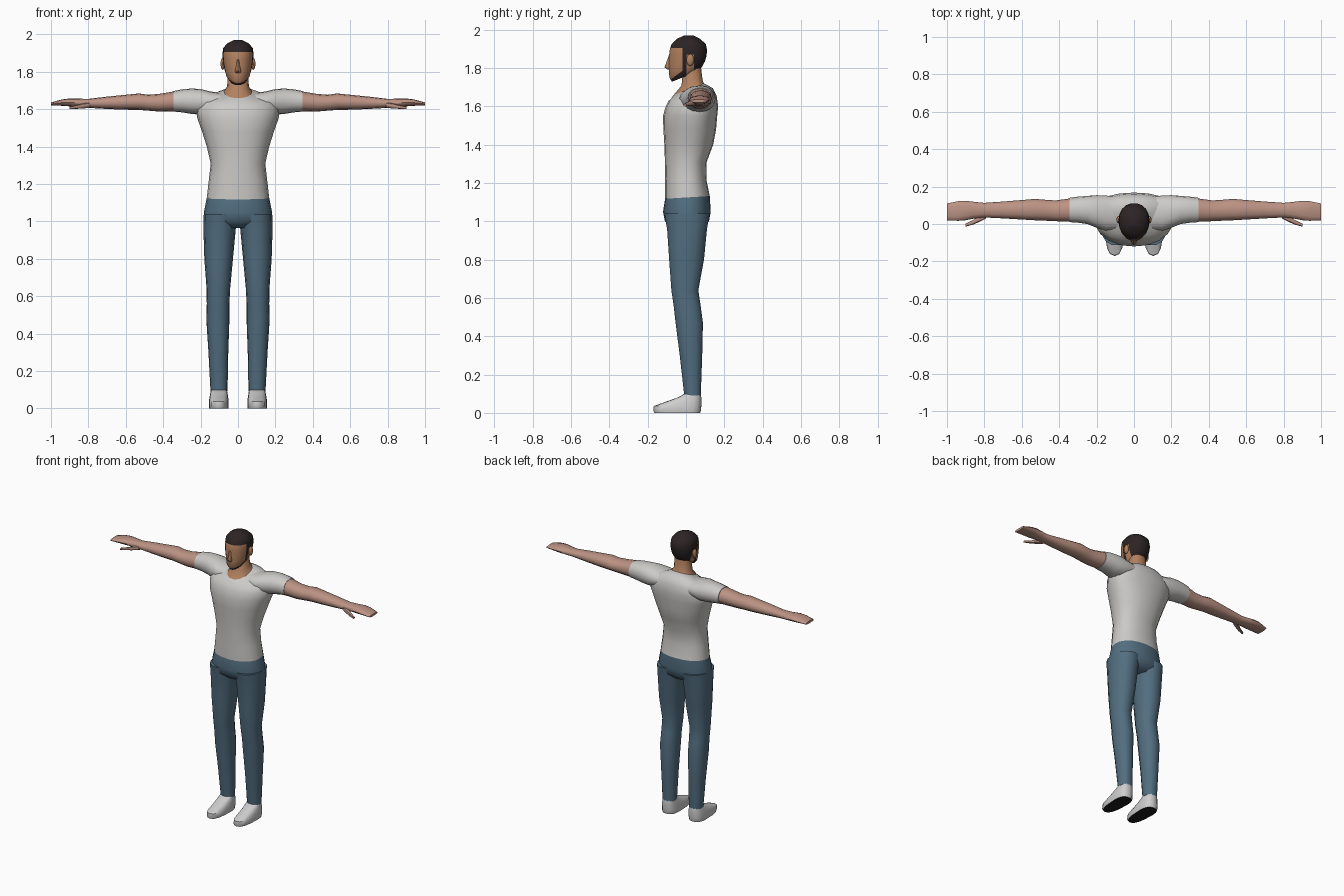
import bpy, bmesh, math
from mathutils import Vector


def material(name, rgb):
    m = bpy.data.materials.new(name)
    m.diffuse_color = (*rgb, 1)
    return m


SHIRT = material("shirt_white", (0.60, 0.59, 0.57))
JEANS = material("denim_blue", (0.085, 0.155, 0.215))
FACE = material("face_skin", (0.45, 0.22, 0.115))
ARM = material("arm_skin", (0.50, 0.29, 0.23))
HAIR = material("hair_dark", (0.026, 0.017, 0.018))
SHOE = material("shoe_white", (0.62, 0.61, 0.61))
SOLE = material("sole_black", (0.01, 0.01, 0.01))


def spow(v, p):
    return math.copysign(abs(v) ** p, v)


def finish(name, bm, mats, mirror=False, angle=50):
    bmesh.ops.recalc_face_normals(bm, faces=bm.faces)
    me = bpy.data.meshes.new(name)
    bm.to_mesh(me)
    bm.free()
    for m in mats:
        me.materials.append(m)
    me.shade_smooth()
    me.set_sharp_from_angle(angle=math.radians(angle))
    ob = bpy.data.objects.new(name, me)
    bpy.context.collection.objects.link(ob)
    if mirror:
        ob.modifiers.new("mirror", "MIRROR").use_mirror_merge = False
    return ob


def loft(rings, axis="z", n=16, power=2.2):
    """Rings: (w, u0, u1, y0, y1, y_widest, tilt); u is x on the z axis, z on the x axis."""
    bm = bmesh.new()
    loops = []
    for r in rings:
        w, u0, u1, y0, y1 = r[:5]
        ym = r[5] if len(r) > 5 else (y0 + y1) / 2
        k = r[6] if len(r) > 6 else 0
        loop = []
        for i in range(n):
            a = 2 * math.pi * i / n
            u = (u0 + u1) / 2 + (u1 - u0) / 2 * spow(math.cos(a), 2 / power)
            s = spow(math.sin(a), 2 / power)
            y = ym + s * ((y1 - ym) if s > 0 else (ym - y0))
            h = w + k * (y - ym)
            loop.append(bm.verts.new((u, y, h) if axis == "z" else (h, y, u)))
        loops.append(loop)
    for a, b in zip(loops, loops[1:]):
        for i in range(n):
            j = (i + 1) % n
            bm.faces.new((a[i], a[j], b[j], b[i]))
    bm.faces.new(loops[0])
    bm.faces.new(loops[-1])
    return bm


def sym(rows):
    return [(r[0], -r[1], r[1], *r[2:]) for r in rows]


# Shirt body, ending in a tilted neckline
finish("shirt_body", loft(sym([
    (1.125, 0.167, -0.11, 0.124, 0.01, 0.06),
    (1.22, 0.156, -0.11, 0.106, 0.01),
    (1.31, 0.146, -0.11, 0.108, 0.01),
    (1.40, 0.167, -0.113, 0.142, 0.02),
    (1.48, 0.192, -0.118, 0.157, 0.035),
    (1.55, 0.217, -0.12, 0.163, 0.05),
    (1.60, 0.225, -0.106, 0.168, 0.06),
    (1.645, 0.205, -0.09, 0.16, 0.065, 0.1),
    (1.675, 0.15, -0.078, 0.14, 0.06, 0.25),
    (1.695, 0.075, -0.065, 0.095, 0.03, 0.375)]), n=20), [SHIRT])

# Sleeves
finish("sleeve", loft([
    (0.08, 1.60, 1.685, -0.03, 0.145),
    (0.15, 1.58, 1.695, -0.035, 0.152),
    (0.20, 1.57, 1.708, -0.02, 0.154),
    (0.25, 1.575, 1.71, 0.0, 0.15),
    (0.30, 1.583, 1.706, 0.007, 0.146),
    (0.345, 1.587, 1.697, 0.01, 0.14)], "x"), [SHIRT], True)

# Bare arms and flat hands
finish("arm", loft([
    (0.33, 1.589, 1.697, 0.012, 0.138),
    (0.42, 1.587, 1.682, 0.015, 0.126),
    (0.48, 1.592, 1.677, 0.018, 0.13),
    (0.53, 1.596, 1.684, 0.02, 0.134),
    (0.60, 1.597, 1.677, 0.024, 0.128),
    (0.70, 1.601, 1.667, 0.03, 0.12),
    (0.80, 1.607, 1.655, 0.035, 0.113),
    (0.85, 1.61, 1.656, 0.03, 0.118),
    (0.90, 1.615, 1.657, 0.02, 0.124),
    (0.94, 1.618, 1.652, 0.017, 0.122),
    (1.00, 1.62, 1.636, 0.02, 0.11)], "x", 12), [ARM], True)
finish("thumb", loft([
    (0.79, 1.608, 1.636, 0.03, 0.06),
    (0.83, 1.603, 1.63, 0.01, 0.045),
    (0.86, 1.602, 1.622, -0.003, 0.022),
    (0.90, 1.60, 1.613, -0.014, 0.002)], "x", 8), [ARM], True)

# Neck rising from the collar
finish("neck", loft(sym([
    (1.695, 0.075, -0.066, 0.095, 0.03, 0.375),
    (1.722, 0.058, -0.025, 0.088, 0.03, 0.25),
    (1.80, 0.055, -0.015, 0.08, 0.03)]), n=14), [FACE])

# Head, cut along the hairline, sideburn and jaw
bm = loft(sym([
    (1.762, 0.046, -0.075, 0.07, 0.01, 0.4),
    (1.785, 0.064, -0.088, 0.088, 0.01, 0.35),
    (1.815, 0.073, -0.091, 0.10, 0.02, 0.25),
    (1.85, 0.08, -0.091, 0.107, 0.02, 0.1),
    (1.89, 0.083, -0.088, 0.112, 0.02),
    (1.925, 0.08, -0.077, 0.105, 0.015),
    (1.952, 0.058, -0.05, 0.075, 0.015),
    (1.97, 0.02, -0.01, 0.04, 0.015)]), n=18, power=2.1)
for co, no in (((0, 0, 1.905), (0, 0, 1)), ((0, 0, 1.87), (0, 0, 1)),
               ((0, -0.018, 0), (0, 1, 0)), ((0, 0.002, 0), (0, 1, 0)),
               ((0, 0.042, 0), (0, 1, 0)), ((0, 0, 1.80), (0, -0.76, 1))):
    bmesh.ops.bisect_plane(bm, geom=bm.verts[:] + bm.edges[:] + bm.faces[:],
                           plane_co=co, plane_no=no)
for f in bm.faces:
    c = f.calc_center_median()
    cap = c.z > 1.905 or (c.z > 1.87 and c.y > -0.018)
    sideburn = -0.018 < c.y < 0.002
    jaw = c.y < 0.002 and c.z < 1.80 + 0.76 * c.y
    f.material_index = int(cap or sideburn or jaw or c.y > 0.042)
finish("head", bm, [FACE, HAIR])

# Nose wedge
finish("nose", loft(sym([
    (1.792, 0.014, -0.098, -0.07),
    (1.805, 0.016, -0.112, -0.07),
    (1.835, 0.010, -0.101, -0.07),
    (1.865, 0.007, -0.09, -0.07)]), n=8), [FACE])

# Ears
bm = bmesh.new()
bmesh.ops.create_uvsphere(bm, u_segments=10, v_segments=6, radius=1)
bmesh.ops.scale(bm, vec=Vector((0.012, 0.02, 0.032)), verts=bm.verts)
bmesh.ops.translate(bm, vec=Vector((0.082, 0.022, 1.842)), verts=bm.verts)
finish("ear", bm, [FACE], True)

# Trousers: hips and two legs
finish("trouser_hips", loft(sym([
    (1.125, 0.167, -0.109, 0.124, 0.01, 0.06),
    (1.05, 0.182, -0.12, 0.129, 0.01),
    (1.00, 0.183, -0.11, 0.12, 0.01),
    (0.965, 0.10, -0.07, 0.08, 0.01)]), n=20), [JEANS])
finish("trouser_leg", loft([
    (1.04, 0.004, 0.183, -0.116, 0.126),
    (0.96, 0.012, 0.185, -0.101, 0.112),
    (0.80, 0.027, 0.180, -0.09, 0.096),
    (0.64, 0.042, 0.168, -0.078, 0.066),
    (0.56, 0.046, 0.167, -0.066, 0.078),
    (0.47, 0.046, 0.169, -0.056, 0.09),
    (0.30, 0.052, 0.158, -0.034, 0.086),
    (0.09, 0.056, 0.147, -0.01, 0.078)], n=14), [JEANS], True)

# Shoes with dark undersides
bm = loft([
    (0.0, 0.052, 0.154, -0.165, 0.074, 0.0),
    (0.012, 0.05, 0.156, -0.171, 0.078, 0.0),
    (0.036, 0.05, 0.156, -0.168, 0.08, 0.0),
    (0.062, 0.053, 0.152, -0.095, 0.08, 0.01),
    (0.082, 0.056, 0.148, -0.04, 0.08, 0.02),
    (0.10, 0.06, 0.143, -0.008, 0.076, 0.034)], n=16, power=2.5)
for f in bm.faces:
    f.material_index = int(f.calc_center_median().z < 0.004)
finish("shoe", bm, [SHOE, SOLE], True)
